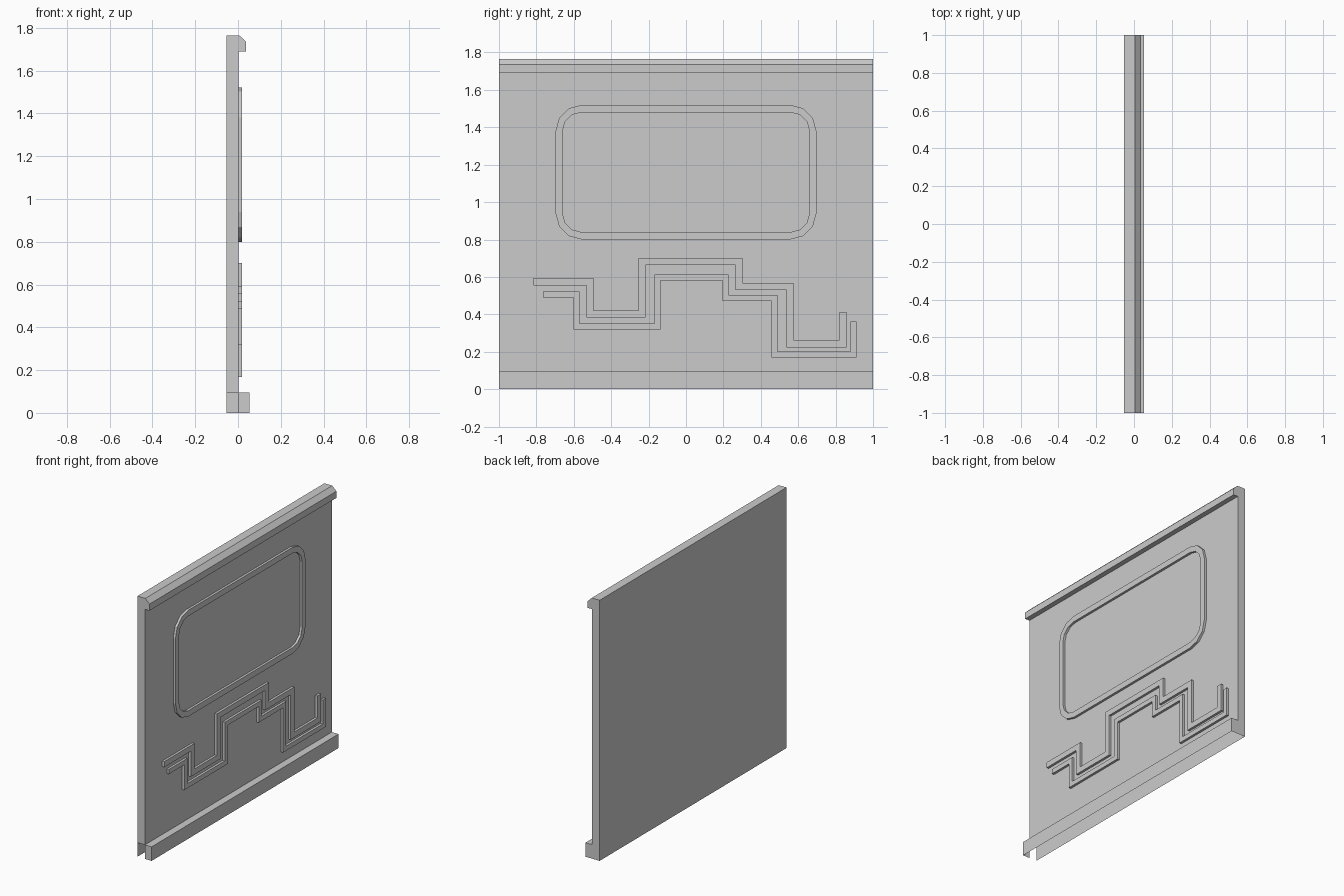
import bpy, bmesh, math
from mathutils import Vector

if "Cube" in bpy.data.objects:
    bpy.data.objects.remove(bpy.data.objects["Cube"])

WALL_X, RELIEF_X = 0.003, 0.019


def finish(name, bm):
    bmesh.ops.recalc_face_normals(bm, faces=bm.faces[:])
    mesh = bpy.data.meshes.new(name)
    bm.to_mesh(mesh)
    bm.free()
    obj = bpy.data.objects.new(name, mesh)
    bpy.context.collection.objects.link(obj)
    return obj


def relief_band(name, left, right, closed):
    """Raised flat band between two matching (y, z) outlines."""
    bm = bmesh.new()
    rows = [[bm.verts.new((x, *p)) for p in side]
            for side, x in ((left, WALL_X), (left, RELIEF_X), (right, RELIEF_X), (right, WALL_X))]
    n = len(left)
    for i in range(n if closed else n - 1):
        j = (i + 1) % n
        for a, b in zip(rows, rows[1:]):
            bm.faces.new((a[i], a[j], b[j], b[i]))
    if not closed:
        for i in (0, -1):
            bm.faces.new([r[i] for r in rows])
    return finish(name, bm)


def rounded_rect(hw, z0, z1, r, seg=3):
    pts = []
    for k, (cy, cz) in enumerate(((hw - r, z1 - r), (r - hw, z1 - r), (r - hw, z0 + r), (hw - r, z0 + r))):
        for s in range(seg + 1):
            a = math.pi / 2 * (k + s / seg)
            pts.append((cy + r * math.cos(a), cz + r * math.sin(a)))
    return pts


def stepped_strip(name, path, width):
    """Mitred strip along a right-angled path."""
    path = [Vector(p) for p in path]
    dirs = [(b - a).normalized() for a, b in zip(path, path[1:])]
    norms = [Vector((-d.y, d.x)) * width / 2 for d in dirs]
    offs = [norms[0]] + [a + b for a, b in zip(norms, norms[1:])] + [norms[-1]]
    return relief_band(name, [p + o for p, o in zip(path, offs)],
                       [p - o for p, o in zip(path, offs)], False)


# Wall panel with top trim and skirting: one shell, open underneath
profile = [(-0.053, 0), (-0.053, 0.095), (-0.053, 1.765), (0.006, 1.765), (0.037, 1.735),
           (0.037, 1.69), (WALL_X, 1.69), (WALL_X, 0.095), (0.053, 0.095), (0.053, 0)]
bm = bmesh.new()
near = [bm.verts.new((x, -1, z)) for x, z in profile]
far = [bm.verts.new((x, 1, z)) for x, z in profile]
for i in range(len(profile) - 1):
    bm.faces.new((near[i], near[i + 1], far[i + 1], far[i]))
bm.faces.new(far)
# Near end: slot left open beneath the wall, beside the skirting end
bm.faces.new(near[1:8])
bm.faces.new(near[7:] + [bm.verts.new((WALL_X, -1, 0))])
finish("wall_panel", bm)

# Rounded frame
relief_band("rounded_frame", rounded_rect(0.697, 0.80, 1.52, 0.14),
            rounded_rect(0.66, 0.84, 1.48, 0.10), True)

# Stepped decorative strips
stepped_strip("upper_strip", [
    (-0.815, 0.574), (-0.513, 0.574), (-0.513, 0.401), (-0.235, 0.401), (-0.235, 0.682),
    (0.283, 0.682), (0.283, 0.548), (0.556, 0.548), (0.556, 0.243), (0.84, 0.243), (0.84, 0.412)], 0.038)
stepped_strip("lower_strip", [
    (-0.765, 0.505), (-0.586, 0.505), (-0.586, 0.334), (-0.152, 0.334), (-0.152, 0.596),
    (0.211, 0.596), (0.211, 0.487), (0.473, 0.487), (0.473, 0.184), (0.896, 0.184), (0.896, 0.361)], 0.032)
